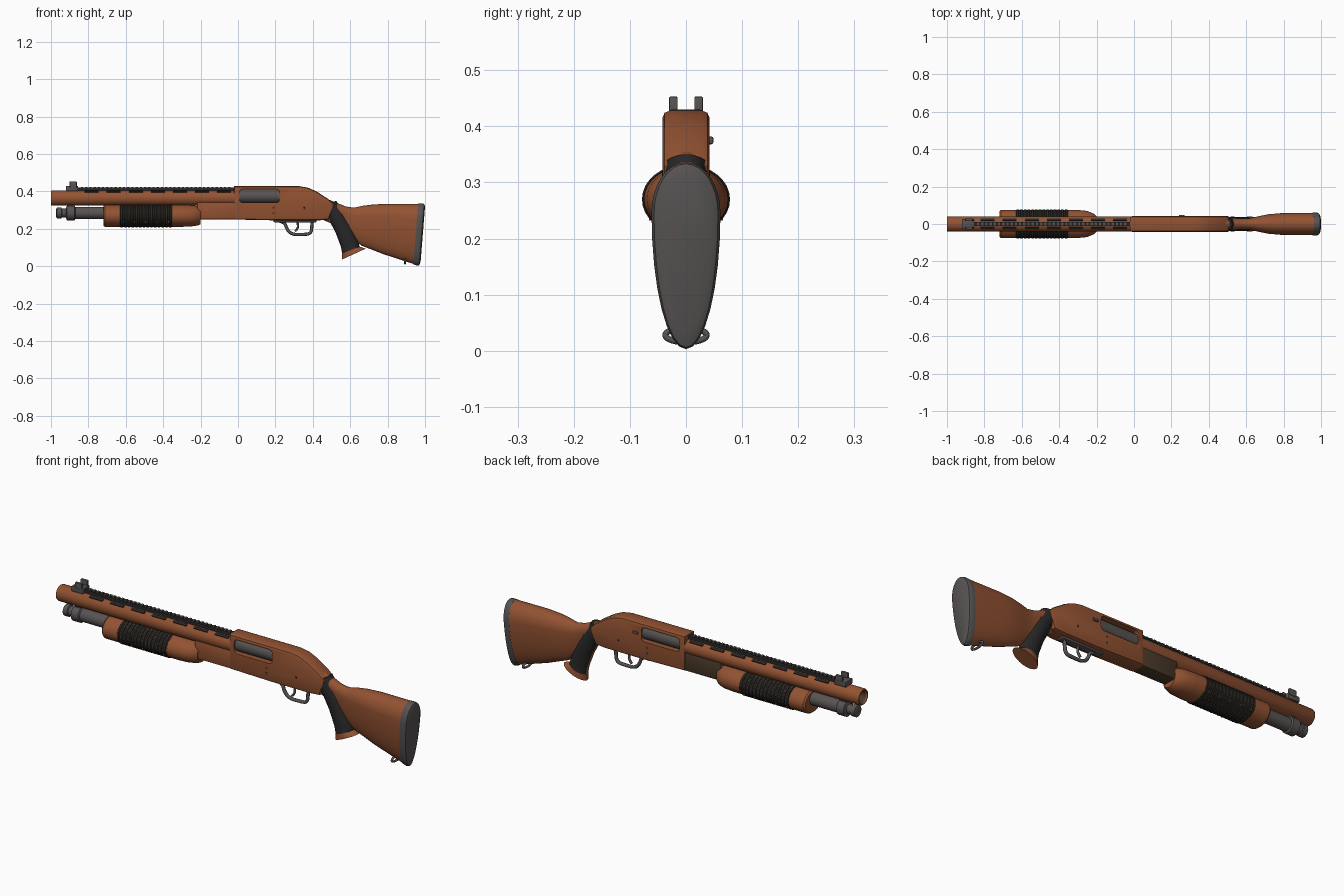
import bpy, bmesh
from math import sin, cos, pi, radians
from mathutils import Vector, Matrix

cube = bpy.data.objects.get("Cube")
if cube:
    bpy.data.objects.remove(cube)


def material(name, r, g, b):
    m = bpy.data.materials.new(name)
    m.use_nodes = True
    m.diffuse_color = (r, g, b, 1)
    m.node_tree.nodes["Principled BSDF"].inputs["Base Color"].default_value = (r, g, b, 1)
    return m


WOOD = material("copper brown", 0.29, 0.085, 0.032)
GREY = material("gunmetal grey", 0.095, 0.087, 0.085)
BLACK = material("rubber black", 0.02, 0.02, 0.02)
OLIVE = material("dark olive brown", 0.065, 0.04, 0.02)
parts = []


def finish(name, bm, *mats):
    bmesh.ops.recalc_face_normals(bm, faces=bm.faces)
    mesh = bpy.data.meshes.new(name)
    bm.to_mesh(mesh)
    bm.free()
    for m in mats:
        mesh.materials.append(m)
    ob = bpy.data.objects.new(name, mesh)
    bpy.context.collection.objects.link(ob)
    parts.append(ob)
    return ob


def loft(name, rings, *mats, rule=None, caps=True):
    """Skin a list of rings; rule(segment, side) picks the material."""
    bm = bmesh.new()
    vs = [[bm.verts.new(p) for p in ring] for ring in rings]
    n = len(rings[0])
    for s in range(len(vs) - 1):
        for i in range(n):
            j = (i + 1) % n
            f = bm.faces.new((vs[s][i], vs[s][j], vs[s + 1][j], vs[s + 1][i]))
            f.material_index = rule(s, i) if rule else 0
    if caps:
        bm.faces.new(vs[0])
        f = bm.faces.new(vs[-1])
        f.material_index = rule(len(vs) - 2, 0) if rule else 0
    return finish(name, bm, *mats)


def oval(x, z, ry, rz, n=32):
    return [(x, ry * cos(2 * pi * i / n), z + rz * sin(2 * pi * i / n)) for i in range(n)]


def turned(name, z, profile, *mats, **kw):
    return loft(name, [oval(x, z, r, r) for x, r in profile], *mats, **kw)


def box(name, lo, hi, mat, bevel=0.0, rot=0.0):
    lo, hi = Vector(lo), Vector(hi)
    bm = bmesh.new()
    bmesh.ops.create_cube(bm, size=1)
    size = Matrix.Diagonal((*(hi - lo), 1))
    bm.transform(Matrix.Translation((lo + hi) / 2) @ Matrix.Rotation(rot, 4, "X") @ size)
    if bevel:
        bmesh.ops.bevel(bm, geom=bm.edges[:], offset=bevel, segments=2, affect="EDGES", profile=0.5)
    return finish(name, bm, mat)


def plate(name, outline, half, mat, chamfer=0.0):
    """Extrude an x-z outline across y, chamfering both rims."""
    bm = bmesh.new()
    face = bm.faces.new([bm.verts.new((x, -half, z)) for x, z in outline])
    out = bmesh.ops.extrude_face_region(bm, geom=[face])
    bmesh.ops.translate(bm, vec=(0, 2 * half, 0),
                        verts=[v for v in out["geom"] if isinstance(v, bmesh.types.BMVert)])
    if chamfer:
        rim = [e for e in bm.edges if abs(e.verts[0].co.y - e.verts[1].co.y) < 1e-5]
        bmesh.ops.bevel(bm, geom=rim, offset=chamfer, segments=2, affect="EDGES", profile=0.5)
    return finish(name, bm, mat)


def tube(name, points, radius, mat, cyclic=False):
    curve = bpy.data.curves.new(name, "CURVE")
    curve.dimensions = "3D"
    curve.bevel_depth, curve.bevel_resolution, curve.resolution_u = radius, 2, 6
    sp = curve.splines.new("NURBS")
    sp.points.add(len(points) - 1)
    for p, co in zip(sp.points, points):
        p.co = (*co, 1)
    sp.use_endpoint_u, sp.use_cyclic_u, sp.order_u = not cyclic, cyclic, 3
    curve.materials.append(mat)
    ob = bpy.data.objects.new(name, curve)
    bpy.context.collection.objects.link(ob)
    return ob


# Barrel with hollow muzzle
BZ = 0.365
turned("barrel", BZ, [(-0.7, 0.026), (-0.994, 0.03), (-1, 0.033), (-1, 0.038), (-0.994, 0.041), (0, 0.041)],
       WOOD, OLIVE, rule=lambda s, i: int(s == 0))

# Vent slots beside the rib
for k in range(7):
    x = -0.82 + k * 0.118
    for side, s in (("left", 1), ("right", -1)):
        y, z, a = s * 0.0225, BZ + 0.0345, -s * radians(33)
        box(f"vent_{side}_{k + 1}", (x, y - 0.006, z - 0.004), (x + 0.075, y + 0.006, z + 0.004), BLACK, rot=a)

# Sighting rib and front sight
box("rib", (-0.9, -0.011, 0.4), (-0.02, 0.011, 0.421), BLACK)
for k in range(36):
    x = -0.84 + k * 0.0225
    box(f"rib_tooth_{k + 1}", (x, -0.01, 0.42), (x + 0.012, 0.01, 0.425), GREY)
box("sight_base", (-0.92, -0.028, 0.402), (-0.855, 0.028, 0.43), GREY, 0.004)
for side, s in (("left", 1), ("right", -1)):
    box(f"sight_ear_{side}", (-0.9, s * 0.0225 - 0.0075, 0.42), (-0.862, s * 0.0225 + 0.0075, 0.453), GREY, 0.002)

# Magazine tube, cap and barrel clamp
turned("magazine_tube", 0.285, [(-0.972, 0.02), (-0.968, 0.029), (-0.945, 0.029), (-0.942, 0.024), (-0.92, 0.024),
                                (-0.915, 0.04), (-0.875, 0.04), (-0.87, 0.033), (-0.2, 0.033)], GREY)
box("barrel_clamp", (-0.91, -0.016, 0.3), (-0.875, 0.016, 0.345), GREY, 0.004)

# Sliding fore-end with ribbed grip band
FZ = 0.27
loft("fore_end", [oval(x, FZ, ry, rz) for x, ry, rz in
                  ((-0.72, 0.068, 0.053), (-0.712, 0.075, 0.059), (-0.3, 0.075, 0.059),
                   (-0.25, 0.07, 0.057), (-0.215, 0.055, 0.052), (-0.2, 0.042, 0.045))], WOOD)
loft("grip_band", [oval(x, FZ, 0.0757, 0.0597) for x in (-0.63, -0.35)], OLIVE)
for k in range(14):
    x = -0.63 + k * 0.02
    loft(f"grip_ridge_{k + 1}", [oval(x + dx, FZ, 0.0755 + d, 0.0595 + d) for dx, d in
                                 ((0, 0), (0.003, 0.003), (0.012, 0.003), (0.015, 0))], BLACK)
for side, s in (("left", 1), ("right", -1)):
    for k in range(5):
        x = -0.616 + k * 0.06
        box(f"band_gap_{side}_{k + 1}", (x, s * 0.058 - 0.008, 0.232), (x + 0.006, s * 0.058 + 0.008, 0.252), WOOD)

# Housing between fore-end and receiver, dark on its left side and underside
housing = box("slide_housing", (-0.22, -0.036, 0.25), (0, 0.036, 0.345), WOOD, 0.008)
housing.data.materials.append(OLIVE)
for p in housing.data.polygons:
    p.material_index = int(p.normal.y > 0.5 or p.normal.z < -0.9)

# Receiver with an ejection port cut through both sides
receiver = plate("receiver", [(-0.022, 0.25), (-0.022, 0.428), (0.33, 0.428), (0.375, 0.42), (0.42, 0.4),
                              (0.485, 0.358), (0.515, 0.33), (0.485, 0.25), (0.43, 0.245), (0.22, 0.245)],
                 0.042, WOOD, 0.013)
cutter = box("port_cutter", (0.008, -0.1, 0.34), (0.222, 0.1, 0.412), WOOD)
bm = bmesh.new()
bm.from_mesh(cutter.data)
bmesh.ops.bevel(bm, geom=[e for e in bm.edges if abs(e.verts[0].co.y - e.verts[1].co.y) > 0.1],
                offset=0.018, segments=4, affect="EDGES", profile=0.5)
bm.to_mesh(cutter.data)
bm.free()
cutter.hide_render = True
cutter.hide_set(True)
parts.remove(cutter)
cut = receiver.modifiers.new("port", "BOOLEAN")
cut.object, cut.solver = cutter, "EXACT"
turned("bolt", 0.375, [(0, 0.037), (0.235, 0.037)], GREY)

# Receiver pins and charging nub
for k, (x, z) in enumerate(((0.19, 0.315), (0.355, 0.31), (0.19, 0.285))):
    box(f"pin_{k + 1}", (x - 0.006, -0.043, z - 0.006), (x + 0.006, 0.043, z + 0.006), OLIVE, 0.002)
box("release_nub", (0.24, 0.035, 0.368), (0.27, 0.049, 0.382), GREY, 0.004)

# Trigger group
box("trigger_plate", (0.19, -0.018, 0.235), (0.42, 0.018, 0.255), GREY, 0.005)
guard = [(0.205, 0.245), (0.25, 0.238), (0.262, 0.195), (0.29, 0.17), (0.34, 0.17),
         (0.385, 0.172), (0.396, 0.2), (0.395, 0.25)]
tube("trigger_guard", [(x, 0, z) for x, z in guard], 0.0085, GREY)
tube("trigger", [(0.315, 0, 0.25), (0.322, 0, 0.22), (0.318, 0, 0.2), (0.305, 0, 0.187)], 0.006, GREY)


# Butt stock
def egg(x, top, bottom, w, slant=0.0, n=32):
    mid = bottom + 0.73 * (top - bottom)
    ring = []
    for i in range(n):
        c, s = cos(2 * pi * i / n), sin(2 * pi * i / n)
        z = mid + s * ((top - mid) if s > 0 else (mid - bottom))
        ring.append((x + slant * (z - top), w * c, z))
    return ring


loft("stock", [egg(*r) for r in ((0.45, 0.37, 0.25, 0.034), (0.52, 0.343, 0.22, 0.031), (0.575, 0.32, 0.18, 0.029),
                                 (0.62, 0.313, 0.14, 0.031), (0.665, 0.323, 0.11, 0.041, 0.02),
                                 (0.72, 0.33, 0.09, 0.052, 0.03), (0.79, 0.334, 0.065, 0.058, 0.05),
                                 (0.965, 0.334, 0.012, 0.06, 0.08))], WOOD)
loft("butt_pad", [egg(*r) for r in ((0.963, 0.335, 0.01, 0.0605, 0.08), (0.985, 0.336, 0.003, 0.0615, 0.08),
                                    (0.995, 0.333, 0.006, 0.057, 0.08), (1.0, 0.32, 0.025, 0.045, 0.08))], GREY)


# Pistol grip: rubber sides, a brown front strip and a flared base
def slab(front, back, w, n=24):
    f, b = Vector((front[0], 0, front[1])), Vector((back[0], 0, back[1]))
    mid, half = (f + b) / 2, (b - f) / 2
    ring = []
    for i in range(n):
        c, s = cos(2 * pi * i / n), sin(2 * pi * i / n)
        ring.append(mid + half * c + Vector((0, w * s, 0)))
    return ring


loft("pistol_grip", [slab(*r) for r in (((0.44, 0.312), (0.525, 0.35), 0.038), ((0.485, 0.25), (0.57, 0.288), 0.039),
                                        ((0.522, 0.18), (0.605, 0.218), 0.038), ((0.55, 0.105), (0.64, 0.145), 0.037),
                                        ((0.557, 0.068), (0.65, 0.105), 0.037), ((0.557, 0.06), (0.665, 0.1), 0.039),
                                        ((0.556, 0.036), (0.683, 0.094), 0.04))],
     BLACK, WOOD, rule=lambda s, i: int(s >= 4 or i in (11, 12)))

# Sling loop under the stock
tube("sling_loop", [(0.893, 0.038 * cos(a * pi / 6), 0.028 + 0.013 * sin(a * pi / 6)) for a in range(12)],
     0.0055, GREY, cyclic=True)

# Smooth shading with crisp edges
bpy.ops.object.select_all(action="DESELECT")
for ob in parts:
    ob.select_set(True)
bpy.context.view_layer.objects.active = parts[0]
bpy.ops.object.shade_smooth_by_angle(angle=radians(35))
